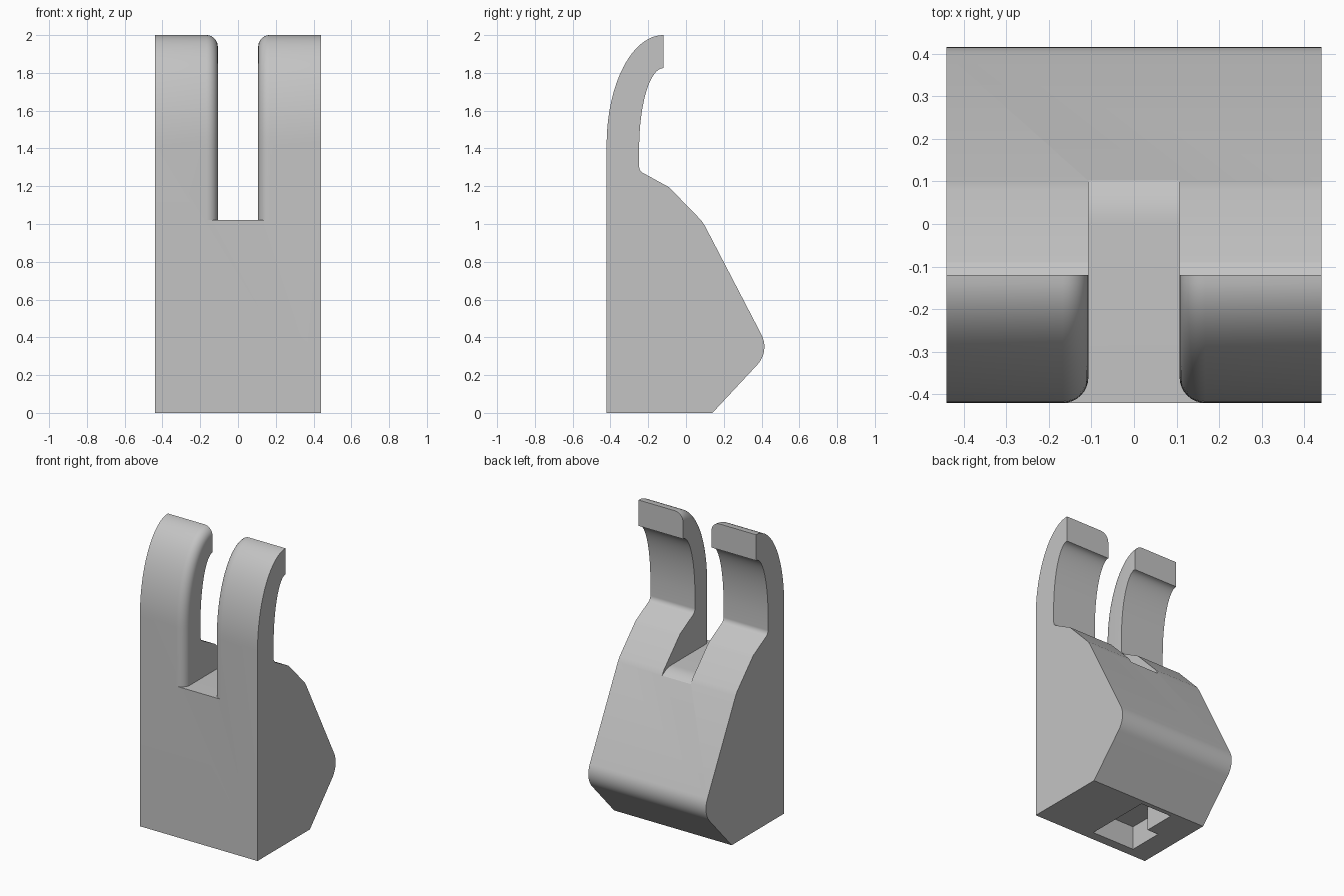
import bpy, bmesh
from math import sin, cos, radians
from mathutils import Vector

if "Cube" in bpy.data.objects:
    bpy.data.objects.remove(bpy.data.objects["Cube"], do_unlink=True)

HALF_WIDTH = 0.44
SLOT = 0.107      # half width of the slot
FLOOR = 1.02      # height of the slot floor
ROUND = 0.06      # rounding of the slot's front edges

grey = bpy.data.materials.new("light grey")
grey.use_nodes = True
grey.diffuse_color = (0.55, 0.55, 0.55, 1)
grey.node_tree.nodes["Principled BSDF"].inputs["Base Color"].default_value = grey.diffuse_color


def arc(cy, cz, ry, rz, start, end, steps):
    angles = [radians(start + (end - start) * i / steps) for i in range(steps + 1)]
    return [(cy + ry * cos(a), cz + rz * sin(a)) for a in angles]


def loft(name, rings):
    """Solid through a row of matching closed rings."""
    bm = bmesh.new()
    rows = [[bm.verts.new(p) for p in ring] for ring in rings]
    n = len(rows[0])
    for a, b in zip(rows, rows[1:]):
        for i in range(n):
            j = (i + 1) % n
            bm.faces.new((a[i], a[j], b[j], b[i]))
    bm.faces.new(rows[0])
    bm.faces.new(rows[-1])
    bmesh.ops.recalc_face_normals(bm, faces=bm.faces)
    mesh = bpy.data.meshes.new(name)
    bm.to_mesh(mesh)
    bm.free()
    mesh.materials.append(grey)
    obj = bpy.data.objects.new(name, mesh)
    bpy.context.collection.objects.link(obj)
    return obj


def extrude_x(name, profile, x0, x1):
    return loft(name, [[(x, y, z) for y, z in profile] for x in (x0, x1)])


def cut(target, cutter):
    cutter.hide_render = True
    mod = target.modifiers.new("cut", "BOOLEAN")
    mod.operation = "DIFFERENCE"
    mod.solver = "EXACT"
    mod.object = cutter
    bpy.context.view_layer.objects.active = target
    bpy.ops.object.modifier_apply(modifier=mod.name)
    bpy.data.objects.remove(cutter, do_unlink=True)


# Side profile: curved hook on top, bulging wedge below
outer = arc(-0.12, 1.42, 0.3, 0.58, 180, 90, 24)
inner = arc(-0.12, 1.40, 0.128, 0.425, 90, 180, 24)
heel = arc(-0.208, 1.305, 0.04, 0.04, 180, 240, 8)
bulge = arc(0.275, 0.35, 0.14, 0.14, 28, -45, 10)
profile = ([(-0.42, 0)] + outer + inner + heel
           + [(-0.09, 1.195), (0.08, 1.02), (0.10, 0.99)] + bulge + [(0.14, 0)])
body = extrude_x("hooked_body", profile, -HALF_WIDTH, HALF_WIDTH)

# Slot between the two prongs, its floor rolling down at the back
floor = [(-0.6, FLOOR)] + arc(0, 0.85, 0.17, 0.17, 90, 45, 6) + [(0.14, 0.93), (0.5, 0.93)]
cut(body, extrude_x("slot_cutter", floor + [(0.5, 2.2), (-0.6, 2.2)], -SLOT, SLOT))

# Rounded front edges of the slot, following the outer curve
steps = 8
section = [(SLOT + ROUND, -0.03)]
for i in range(steps + 1):
    a = radians(90 * i / steps)
    section.append((SLOT + ROUND * (1 - sin(a)), ROUND * (1 - cos(a))))
section.append((SLOT - 0.01, ROUND + 0.005))
section += [(-x, t) for x, t in reversed(section)]
path = [(-0.42, FLOOR)] + outer + [(-0.05, 2.0)]
rings = []
for i, (y, z) in enumerate(path):
    if i == 0:
        inward = Vector((1, 0))
    elif i >= len(path) - 2:
        inward = Vector((0, -1))
    else:
        inward = Vector(((y + 0.12) / 0.3 ** 2, (z - 1.42) / 0.58 ** 2)).normalized() * -1
    rings.append([(x, y + inward.x * t, z + inward.y * t) for x, t in section])
cut(body, loft("edge_cutter", rings))

# Stepped recess in the underside
recess = [(0.03, -0.355), (0.03, 0.108), (-0.206, 0.108),
          (-0.206, -0.115), (-0.29, -0.115), (-0.29, -0.355)]
cut(body, loft("recess_cutter", [[(x, y, z) for x, y in recess] for z in (-0.1, 0.16)]))

# Smooth curves, sharp corners
bpy.ops.object.select_all(action="DESELECT")
body.select_set(True)
bpy.context.view_layer.objects.active = body
bpy.ops.object.shade_smooth_by_angle(angle=radians(15))
